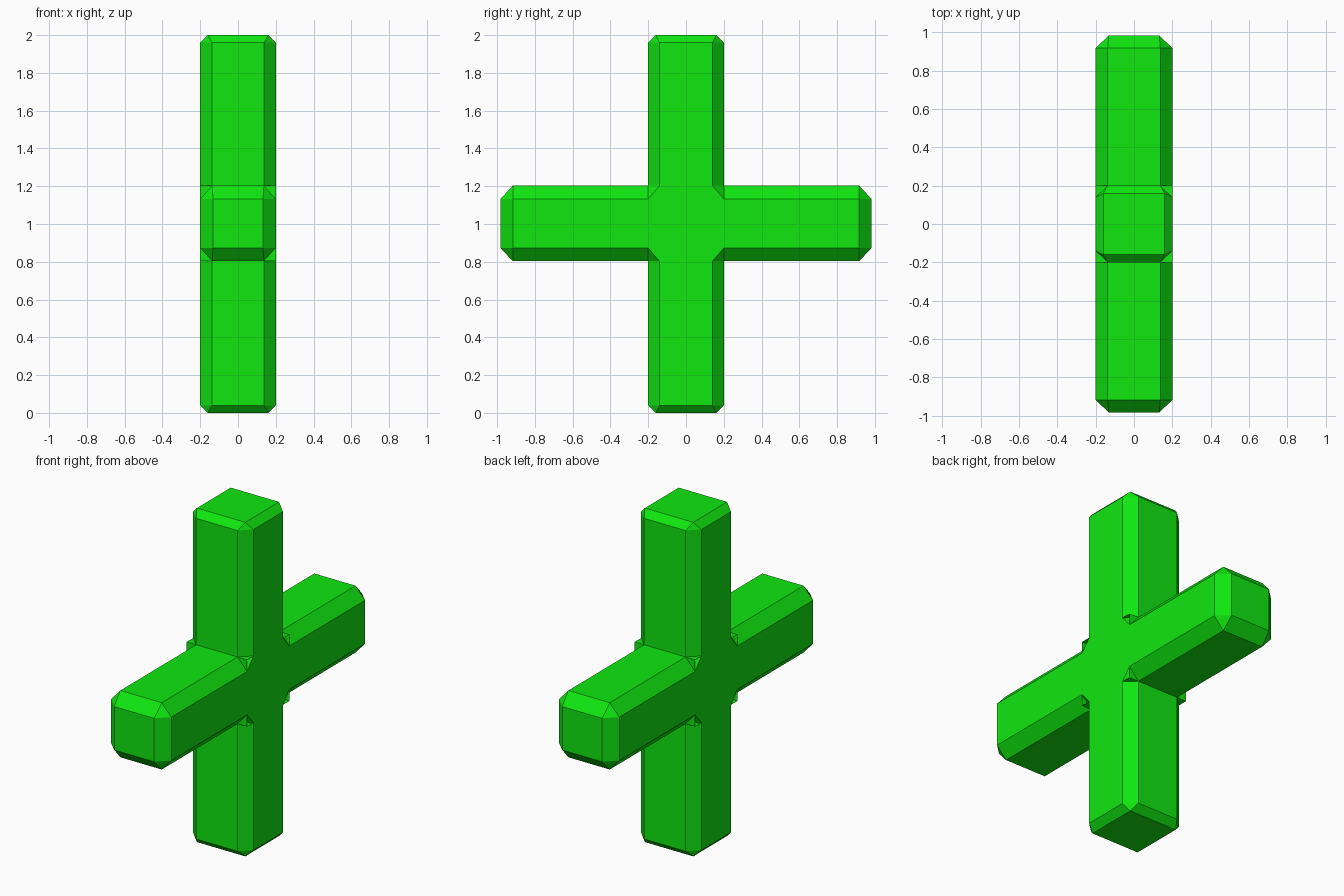
import bpy, bmesh

if "Cube" in bpy.data.objects:
    bpy.data.objects.remove(bpy.data.objects["Cube"])

H = 0.2        # half thickness of both bars
XF = 0.137     # half width of the chamfered faces across x
ZC = 1.003     # height of the crossing
WV, WH = 0.14, 0.13   # half widths of the vertical / horizontal side faces

green = bpy.data.materials.new("green")
green.diffuse_color = (0.005, 0.8, 0.005, 1)
green.use_nodes = True
green.node_tree.nodes["Principled BSDF"].inputs["Base Color"].default_value = green.diffuse_color


def finish(bm, name):
    mesh = bpy.data.meshes.new(name)
    bm.to_mesh(mesh)
    bm.free()
    mesh.materials.append(green)
    bpy.context.collection.objects.link(bpy.data.objects.new(name, mesh))


def face(bm, pts):
    return bm.faces.new([bm.verts.new((x, y, z + ZC)) for x, y, z in pts])


def arm(bm, vertical, sign, length, chamfer, w, cap_x, cap_w):
    """Octagonal arm running from the crossing to a chamfered end."""
    def p(x, s, d):
        return (x, s, d * sign) if vertical else (x, d * sign, s)
    ring = [(H, -w), (H, w), (XF, H), (-XF, H),
            (-H, w), (-H, -w), (-XF, -H), (XF, -H)]
    cap = [(cap_x, -cap_w), (cap_x, cap_w), (-cap_x, cap_w), (-cap_x, -cap_w)]
    neck = length - chamfer
    for i in range(8):
        a, b = ring[i], ring[(i + 1) % 8]
        face(bm, [p(*a, H), p(*b, H), p(*b, neck), p(*a, neck)])
        c, d = cap[i // 2], cap[(i + 1) // 2 % 4]
        if i % 2 == 0:      # end chamfer
            c, d = cap[i // 2], cap[(i // 2 + 1) % 4]
            face(bm, [p(*a, neck), p(*b, neck), p(*d, length), p(*c, length)])
        else:               # corner triangle
            face(bm, [p(*a, neck), p(*b, neck), p(*cap[(i // 2 + 1) % 4], length)])
    face(bm, [p(*c, length) for c in cap])


# Four arms of the cross
bm = bmesh.new()
arm(bm, True, 1, 2 - ZC, 0.04, WV, 0.16, 0.16)
arm(bm, True, -1, ZC, 0.04, WV, 0.16, 0.16)
for s in (1, -1):
    arm(bm, False, s, 0.982, 0.065, WH, 0.132, 0.13)

# Flat centre plates and corner webs at the crossing
for sx in (1, -1):
    face(bm, [(sx * H, y, z) for y, z in
              [(-WV, H), (WV, H), (H, WH), (H, -WH),
               (WV, -H), (-WV, -H), (-H, -WH), (-H, WH)]])
    for sy in (1, -1):
        for sz in (1, -1):
            face(bm, [(sx * XF, sy * H, sz * H), (sx * H, sy * WV, sz * H),
                      (sx * H, sy * H, sz * WH)])
bmesh.ops.remove_doubles(bm, verts=bm.verts[:], dist=1e-4)
bmesh.ops.recalc_face_normals(bm, faces=bm.faces[:])
finish(bm, "chamfered_cross")

# Small fins standing out at the inner corners
bm = bmesh.new()
for sx in (1, -1):
    for sy in (1, -1):
        for sz in (1, -1):
            a = (sx * XF, sy * H, sz * H)
            q = (sx * H, sy * H, sz * H)
            face(bm, [a, (sx * H, sy * WV, sz * H), q])
            face(bm, [a, q, (sx * H, sy * H, sz * WH)])
finish(bm, "corner_fins")
